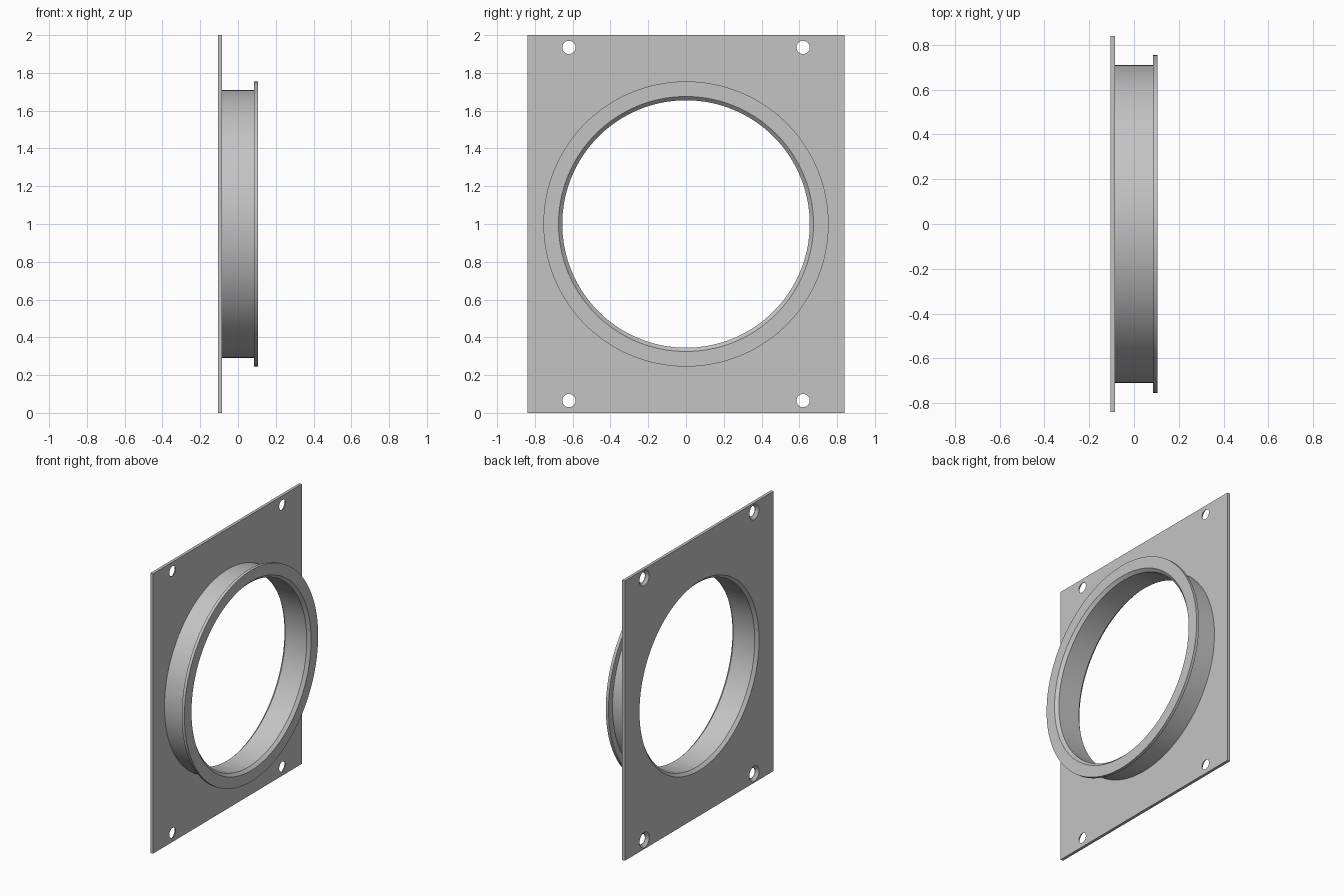
import bpy, bmesh, math
from mathutils import Vector

default = bpy.data.objects.get("Cube")
if default:
    bpy.data.objects.remove(default, do_unlink=True)

# Main sizes
HALF_X, HALF_Y, HEIGHT = 0.105, 0.84, 2.0
THICK = 0.021             # plate and flange thickness
BORE, TUBE, FLANGE = 0.655, 0.71, 0.755
CHAMFER = 0.02
CENTRE = Vector((0, 0, HEIGHT / 2))

grey = bpy.data.materials.new("plain grey")
grey.use_nodes = True
colour = (0.55, 0.55, 0.55, 1)
grey.diffuse_color = colour
grey.node_tree.nodes["Principled BSDF"].inputs["Base Color"].default_value = colour


def add_object(name, bm):
    bmesh.ops.recalc_face_normals(bm, faces=bm.faces)
    mesh = bpy.data.meshes.new(name)
    bm.to_mesh(mesh)
    bm.free()
    mesh.materials.append(grey)
    obj = bpy.data.objects.new(name, mesh)
    bpy.context.collection.objects.link(obj)
    return obj


def lathe(name, profile, centre, steps, ring):
    """Spin (x, radius) points around an x-wise axis; ring closes the profile, else ends are capped."""
    bm = bmesh.new()
    loops = []
    for x, r in profile:
        angles = [2 * math.pi * i / steps for i in range(steps)]
        loops.append([bm.verts.new(centre + Vector((x, r * math.cos(a), r * math.sin(a))))
                      for a in angles])
    pairs = list(zip(loops, loops[1:]))
    if ring:
        pairs.append((loops[-1], loops[0]))
    else:
        bm.faces.new(loops[0])
        bm.faces.new(loops[-1])
    for a, b in pairs:
        for i in range(steps):
            j = (i + 1) % steps
            bm.faces.new((a[i], a[j], b[j], b[i]))
    return add_object(name, bm)


def activate(obj):
    bpy.ops.object.select_all(action='DESELECT')
    obj.select_set(True)
    bpy.context.view_layer.objects.active = obj


def cut(obj, cutter):
    cutter.hide_render = True
    mod = obj.modifiers.new("cut", 'BOOLEAN')
    mod.operation = 'DIFFERENCE'
    mod.solver = 'EXACT'
    mod.object = cutter
    activate(obj)
    bpy.ops.object.modifier_apply(modifier=mod.name)
    bpy.data.objects.remove(cutter, do_unlink=True)


# Rectangular mounting plate
bm = bmesh.new()
bmesh.ops.create_cube(bm, size=1)
bmesh.ops.scale(bm, vec=(THICK, 2 * HALF_Y, HEIGHT), verts=bm.verts)
bmesh.ops.translate(bm, vec=CENTRE + Vector((THICK / 2 - HALF_X, 0, 0)), verts=bm.verts)
plate = add_object("mounting_plate", bm)

# Seat for the tube
back, inner = -HALF_X, -HALF_X + THICK
cut(plate, lathe("seat_cutter", [(back - 0.1, TUBE), (inner + 0.1, TUBE)], CENTRE, 128, False))

# Four corner screw holes, countersunk from the back
hole = [(back - 0.02, 0.055), (back, 0.055), (inner - 0.003, 0.035), (inner + 0.02, 0.035)]
for y in (-0.62, 0.62):
    for z in (-0.935, 0.935):
        cut(plate, lathe("screw_cutter", hole, CENTRE + Vector((0, y, z)), 32, False))

# Tube with an outer flange and a bore chamfered at both ends
front = HALF_X
collar = lathe("flanged_collar", [
    (back, BORE + CHAMFER), (back, TUBE), (front - THICK, TUBE), (front - THICK, FLANGE),
    (front, FLANGE), (front, BORE + CHAMFER), (front - CHAMFER, BORE), (back + CHAMFER, BORE),
], CENTRE, 128, True)

for obj in (plate, collar):
    activate(obj)
    bpy.ops.object.shade_smooth_by_angle(angle=math.radians(30))
